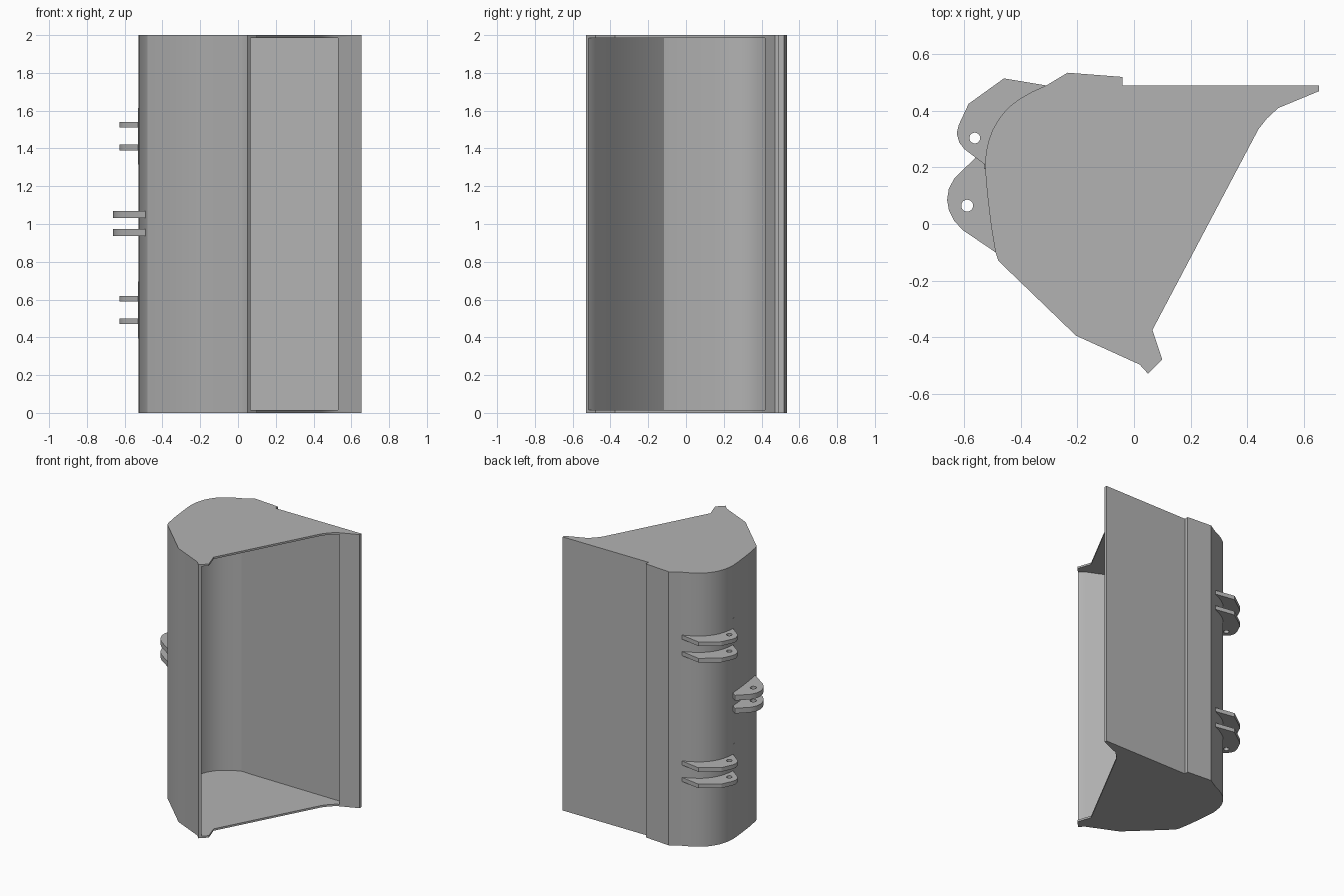
import bpy, bmesh, math
from mathutils import Vector

cube = bpy.data.objects.get("Cube")
if cube:
    bpy.data.objects.remove(cube, do_unlink=True)

steel = bpy.data.materials.new("plain grey steel")
steel.use_nodes = True
GREY = (0.45, 0.45, 0.45, 1)
steel.diffuse_color = GREY
steel.node_tree.nodes["Principled BSDF"].inputs["Base Color"].default_value = GREY


def prism(name, outline, z0, z1):
    """Extrude a plan outline from z0 up to z1."""
    bm = bmesh.new()
    face = bm.faces.new([bm.verts.new((x, y, z0)) for x, y in outline])
    top = bmesh.ops.extrude_face_region(bm, geom=[face])["geom"]
    verts = [v for v in top if isinstance(v, bmesh.types.BMVert)]
    bmesh.ops.translate(bm, verts=verts, vec=(0, 0, z1 - z0))
    bmesh.ops.recalc_face_normals(bm, faces=bm.faces)
    mesh = bpy.data.meshes.new(name)
    bm.to_mesh(mesh)
    bm.free()
    mesh.materials.append(steel)
    obj = bpy.data.objects.new(name, mesh)
    bpy.context.collection.objects.link(obj)
    return obj


def cut(obj, cutter):
    """Subtract the cutter, bake the result and shade it."""
    mod = obj.modifiers.new("cut", 'BOOLEAN')
    mod.operation, mod.solver, mod.object = 'DIFFERENCE', 'EXACT', cutter
    bpy.ops.object.select_all(action='DESELECT')
    obj.select_set(True)
    bpy.context.view_layer.objects.active = obj
    bpy.ops.object.modifier_apply(modifier=mod.name)
    bpy.data.objects.remove(cutter, do_unlink=True)
    bpy.ops.object.shade_smooth_by_angle(angle=math.radians(25))


def offset(path, dist):
    """Shift an open path sideways by dist."""
    out = []
    for i, p in enumerate(path):
        a, b = path[max(i - 1, 0)], path[min(i + 1, len(path) - 1)]
        d = (Vector(b) - Vector(a)).normalized()
        out.append((p[0] - d.y * dist, p[1] + d.x * dist))
    return out


# Curved back wall, from the floor round to the upper lip
curve = [(-.31, .49), (-.36, .468), (-.4, .445), (-.43, .424), (-.457, .398),
         (-.48, .368), (-.5, .333), (-.514, .295), (-.523, .255), (-.527, .21),
         (-.523, .15), (-.516, .08), (-.505, -.01), (-.49, -.1)]
wall = curve + [(-.48, -.13), (-.205, -.395), (.02, -.497)]

# Bucket body: solid outline, hollowed to leave end plates, shell and lips
outline = ([(.655, .49), (-.04, .49), (-.04, .52), (-.235, .535)] + wall +
           [(.05, -.53), (.1, -.48), (.065, -.375), (.44, .335),
            (.47, .373), (.51, .41), (.655, .47)])
cavity = ([(.53, .3), (.53, .46), (-.2, .468)] + offset(wall, .02) +
          [(.065, -.515), (.09, -.54), (.3, -.54)])
WALL = .014
body = prism("bucket_body", outline, 0, 2)
cut(body, prism("cavity_cutter", cavity, WALL, 2 - WALL))


def lug(name, plan, hole, radius, z, thick):
    """Flat mounting ear with a pin hole."""
    obj = prism(name, plan, z - thick / 2, z + thick / 2)
    ring = [(hole[0] + radius * math.cos(a * math.pi / 12),
             hole[1] + radius * math.sin(a * math.pi / 12)) for a in range(24)]
    cut(obj, prism("pin_cutter", ring, z - thick, z + thick))


# Paired outer ears follow the curved back
side_plan = curve[:10] + [(-.6, .265), (-.618, .288), (-.627, .32), (-.62, .35),
                          (-.585, .425), (-.46, .515)]
for side, mid in (("lower", .545), ("upper", 1.465)):
    for end, dz in (("bottom", -.06), ("top", .06)):
        lug(f"{side}_ear_{end}", side_plan, (-.563, .304), .019, mid + dz, .03)
    # Thin weld strip beneath the ears
    prism(f"{side}_weld_strip", [(-.53, .195), (-.53, .212), (-.52, .212), (-.52, .195)],
          mid - .15, mid + .15)

# Paired centre ears
centre_plan = curve[9:] + [(-.605, -.022), (-.635, .01), (-.655, .05), (-.661, .085),
                           (-.655, .125), (-.635, .162), (-.56, .235)]
for end, z in (("bottom", .955), ("top", 1.05)):
    lug(f"centre_ear_{end}", centre_plan, (-.59, .065), .021, z, .038)
